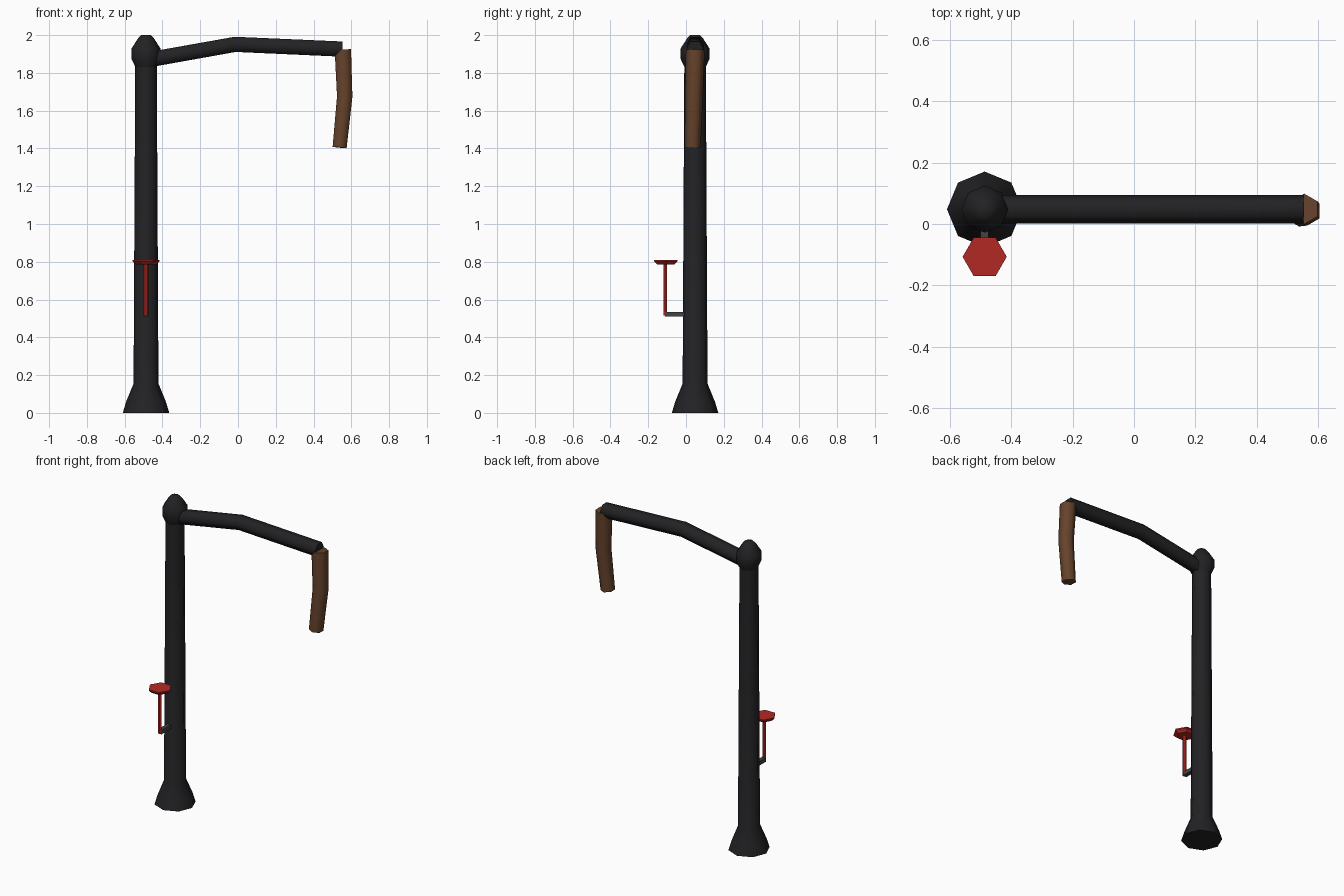
import bpy, bmesh, math
from mathutils import Vector

if "Cube" in bpy.data.objects:
    bpy.data.objects.remove(bpy.data.objects["Cube"])


def material(name, rgb):
    m = bpy.data.materials.new(name)
    m.diffuse_color = (*rgb, 1)
    m.use_nodes = True
    m.node_tree.nodes["Principled BSDF"].inputs["Base Color"].default_value = m.diffuse_color
    return m


BLACK = material("black_iron", (0.016, 0.016, 0.018))
BROWN = material("brown_leather", (0.13, 0.055, 0.024))
RED = material("red_paint", (0.45, 0.022, 0.017))
GREY = material("dark_grey", (0.055, 0.055, 0.06))


def finish(name, bm, mat, angle):
    bmesh.ops.recalc_face_normals(bm, faces=bm.faces)
    me = bpy.data.meshes.new(name)
    bm.to_mesh(me)
    bm.free()
    me.materials.append(mat)
    if angle:
        me.polygons.foreach_set("use_smooth", [True] * len(me.polygons))
        me.set_sharp_from_angle(angle=math.radians(angle))
    ob = bpy.data.objects.new(name, me)
    bpy.context.collection.objects.link(ob)


def sweep(name, path, radii, sides, axis, mat, angle=0):
    """Closed tube along a path; one corner of each ring points along axis."""
    bm = bmesh.new()
    pts = [Vector(p) for p in path]
    rings = []
    for i, (p, r) in enumerate(zip(pts, radii)):
        a, b = pts[max(i - 1, 0)], pts[min(i + 1, len(pts) - 1)]
        t = ((p - a).normalized() + (b - p).normalized()).normalized()
        u = Vector(axis)
        u = (u - t * u.dot(t)).normalized()
        v = t.cross(u)
        ang = [2 * math.pi * k / sides for k in range(sides)]
        rings.append([bm.verts.new(p + r * (math.cos(q) * u + math.sin(q) * v)) for q in ang])
    for r0, r1 in zip(rings, rings[1:]):
        for k in range(sides):
            j = (k + 1) % sides
            bm.faces.new((r0[k], r0[j], r1[j], r1[k]))
    bm.faces.new(rings[0])
    bm.faces.new(rings[-1])
    finish(name, bm, mat, angle)


def lathe(name, profile, x, y, sides, mat, angle=0):
    sweep(name, [(x, y, z) for r, z in profile], [r for r, z in profile],
          sides, (1, 0, 0), mat, angle)


CX, CY = -0.487, 0.048

# upright post with flared foot
lathe("post", [(0.123, 0), (0.105, 0.06), (0.066, 0.155), (0.057, 1.85)],
      CX, CY, 8, BLACK, 65)
# knob on top of the post
lathe("post_cap", [(0.056, 1.83), (0.076, 1.873), (0.076, 1.93), (0.042, 1.983), (0.025, 2.0)],
      CX, CY, 8, BLACK, 65)
# bent horizontal arm
sweep("arm", [(CX, CY, 1.867), (-0.015, CY, 1.951), (0.552, CY, 1.926)],
      [0.0465] * 3, 6, (0, 1, 0), BLACK, 65)
# hanging spout
sweep("spout", [(0.555, 0.049, 1.923), (0.565, 0.042, 1.675), (0.538, 0.035, 1.405)],
      [0.05, 0.047, 0.043], 6, (0, 1, 0), BROWN, 65)
# hand wheel, its rod and bracket
lathe("hand_wheel", [(0.052, 0.785), (0.072, 0.802), (0.072, 0.81)], CX, -0.107, 6, RED)
lathe("wheel_rod", [(0.012, 0.515), (0.012, 0.79)], CX, -0.11, 6, RED)
bm = bmesh.new()
bmesh.ops.create_cube(bm, size=1)
for v in bm.verts:
    v.co = Vector((CX, -0.045, 0.522)) + Vector((v.co.x * 0.026, v.co.y * 0.13, v.co.z * 0.026))
finish("wheel_bracket", bm, GREY, 0)
